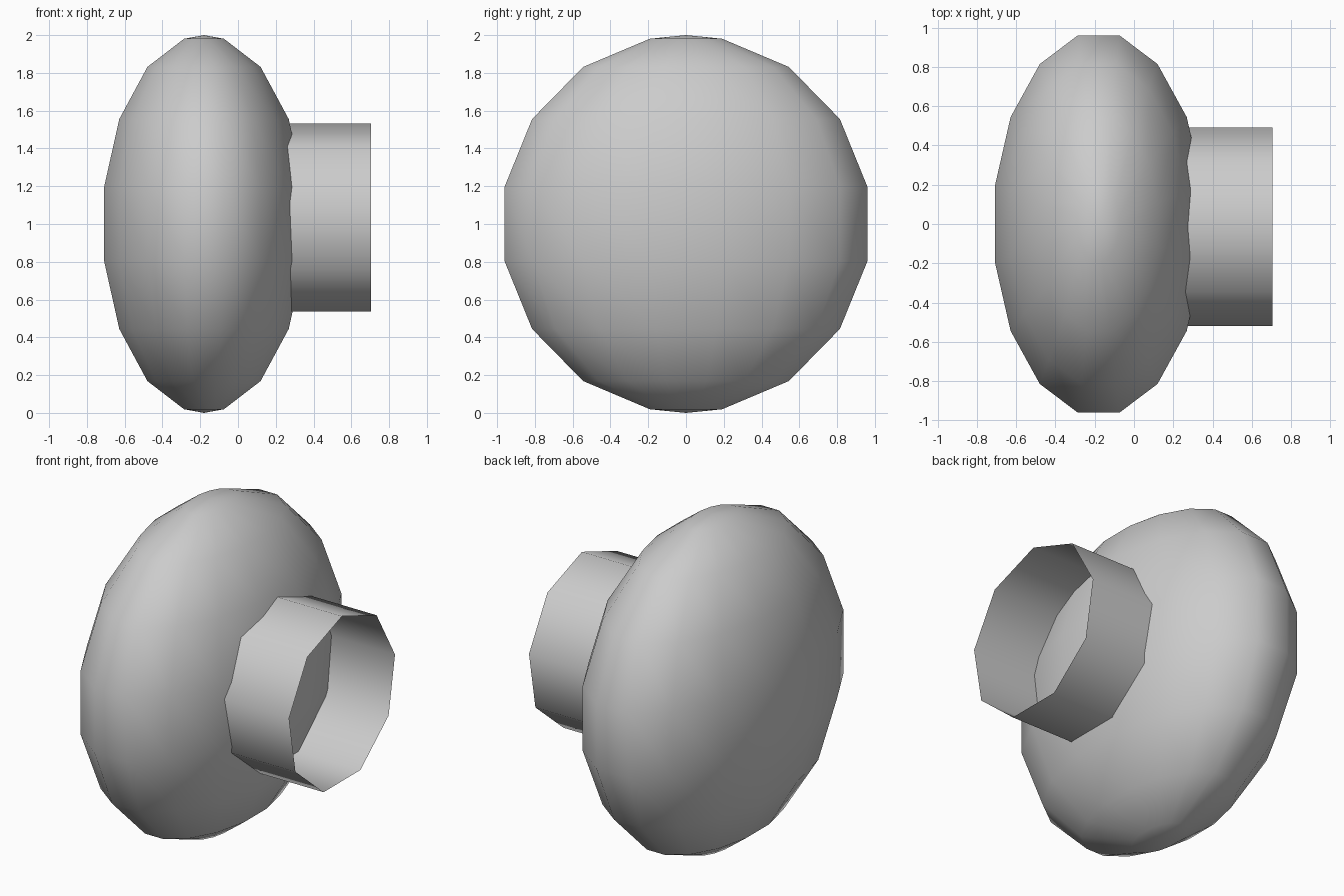
import bpy, bmesh
from math import sin, cos, pi, radians

if "Cube" in bpy.data.objects:
    bpy.data.objects.remove(bpy.data.objects["Cube"])


def make_object(name, bm):
    bmesh.ops.recalc_face_normals(bm, faces=bm.faces)
    mesh = bpy.data.meshes.new(name)
    bm.to_mesh(mesh)
    bm.free()
    mesh.polygons.foreach_set("use_smooth", [True] * len(mesh.polygons))
    obj = bpy.data.objects.new(name, mesh)
    bpy.context.collection.objects.link(obj)
    return obj


def bridge(bm, a, b):
    n = len(a)
    for i in range(n):
        bm.faces.new((a[i], a[(i + 1) % n], b[(i + 1) % n], b[i]))


# Flattened ball: 16 sides, 8 rings set half a step off the equator, plus poles
def knob_head(centre, rx, ry, rz, sides=16, rings=8):
    cx, cy, cz = centre
    bm = bmesh.new()
    loops = []
    for r in range(rings):
        p = (r + 0.5) * pi / rings
        loops.append([bm.verts.new((cx + rx * sin(p) * cos(t), cy + ry * sin(p) * sin(t), cz + rz * cos(p)))
                      for t in ((s + 0.5) * 2 * pi / sides for s in range(sides))])
    for a, b in zip(loops, loops[1:]):
        bridge(bm, a, b)
    for loop, z in ((loops[0], cz + rz), (loops[-1], cz - rz)):
        pole = bm.verts.new((cx, cy, z))
        for i in range(sides):
            bm.faces.new((loop[i], loop[(i + 1) % sides], pole))
    return make_object("knob_head", bm)


# Open nine-sided sleeve along x, one corner at the top
def neck_sleeve(x0, x1, cy, cz, radius, sides=9):
    bm = bmesh.new()
    ends = [[bm.verts.new((x, cy + radius * sin(t), cz + radius * cos(t)))
             for t in (radians(360 * s / sides) for s in range(sides))] for x in (x0, x1)]
    bridge(bm, *ends)
    return make_object("neck_sleeve", bm)


knob_head((-0.18, 0, 1), 0.55, 0.98 / cos(pi / 16) ** 1, 1.0)
neck_sleeve(0.2, 0.705, -0.015, 1.018, 0.513)
